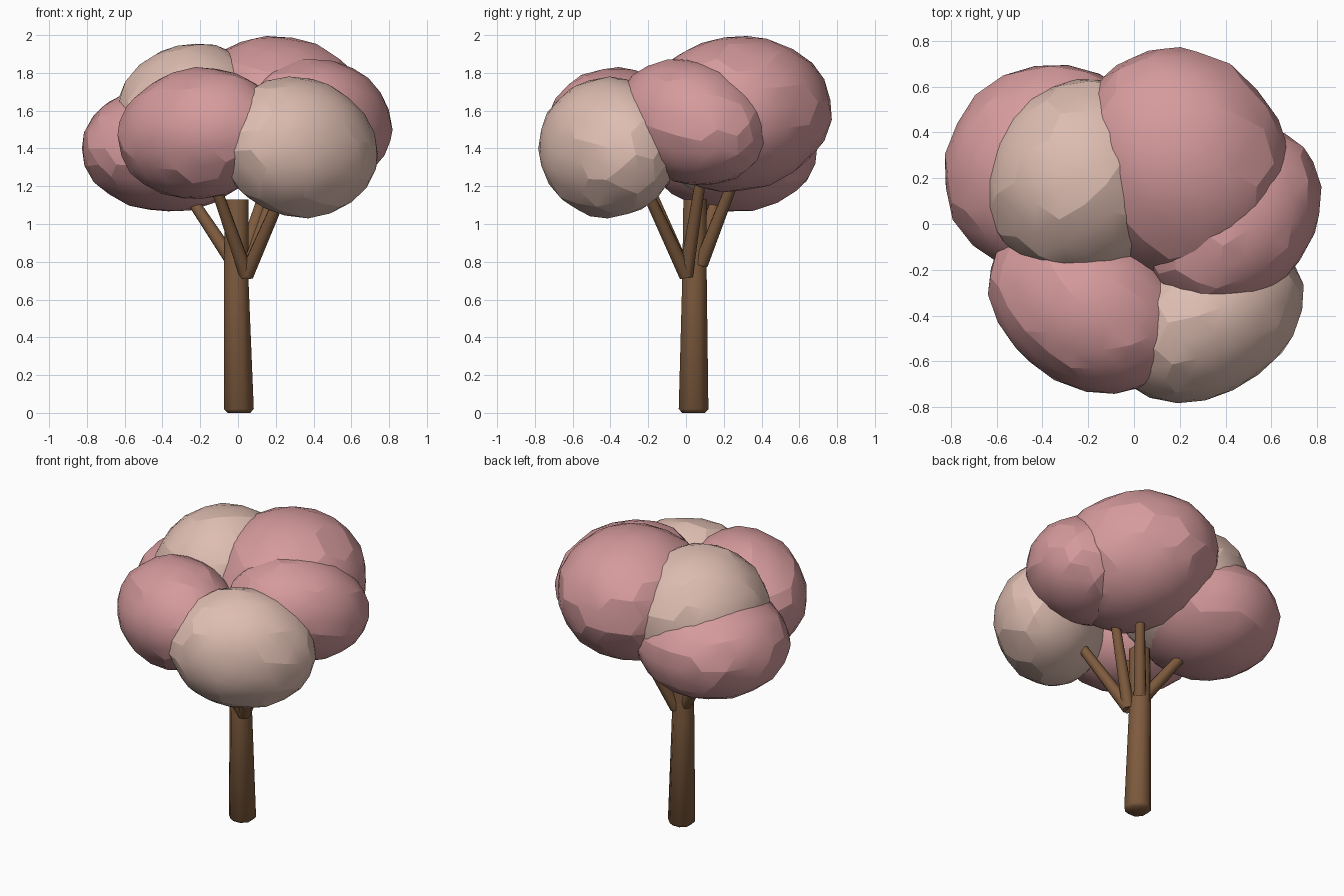
import bpy, bmesh, math, random
from mathutils import Vector, Matrix

if "Cube" in bpy.data.objects:
    bpy.data.objects.remove(bpy.data.objects["Cube"])

random.seed(4)


def material(name, rgb):
    m = bpy.data.materials.new(name)
    m.diffuse_color = (*rgb, 1)
    m.use_nodes = True
    m.node_tree.nodes["Principled BSDF"].inputs["Base Color"].default_value = m.diffuse_color
    return m


PINK = material("blossom pink", (0.67, 0.325, 0.335))
BEIGE = material("blossom beige", (0.73, 0.51, 0.44))
BROWN = material("bark brown", (0.21, 0.105, 0.048))


def finish(name, bm, mat, angle):
    bmesh.ops.recalc_face_normals(bm, faces=bm.faces)
    me = bpy.data.meshes.new(name)
    bm.to_mesh(me)
    bm.free()
    me.materials.append(mat)
    ob = bpy.data.objects.new(name, me)
    bpy.context.collection.objects.link(ob)
    bpy.ops.object.select_all(action='DESELECT')
    ob.select_set(True)
    bpy.context.view_layer.objects.active = ob
    bpy.ops.object.shade_smooth_by_angle(angle=math.radians(angle))


def tube(name, rings, sides, mat):
    """Tube through (x, y, z, radius) rings, capped at both ends."""
    bm = bmesh.new()
    pts = [Vector(r[:3]) for r in rings]
    q = Vector((0, 0, 1)).rotation_difference((pts[-1] - pts[0]).normalized())
    loops = []
    for p, r in zip(pts, rings):
        angles = [(i + .5) * math.tau / sides for i in range(sides)]
        loops.append([bm.verts.new(p + q @ Vector((r[3] * math.cos(a), r[3] * math.sin(a), 0)))
                      for a in angles])
    for a, b in zip(loops, loops[1:]):
        for i in range(sides):
            j = (i + 1) % sides
            bm.faces.new((a[i], a[j], b[j], b[i]))
    bm.faces.new(loops[0][::-1])
    bm.faces.new(loops[-1])
    finish(name, bm, mat, 50)


def blob(name, centre, radii, mat, spin=0, tilt=0):
    """Slightly lumpy ellipsoid of foliage: spun about z, then tilted about x."""
    bm = bmesh.new()
    bmesh.ops.create_icosphere(bm, subdivisions=3, radius=1)
    rot = Matrix.Rotation(math.radians(tilt), 3, 'X') @ Matrix.Rotation(math.radians(spin), 3, 'Z')
    for v in bm.verts:
        d = v.co * random.uniform(0.99, 1.02)
        v.co = rot @ Vector([a * b for a, b in zip(d, radii)]) + Vector(centre)
    finish(name, bm, mat, 14)


# trunk with a small chamfer at the foot
tube("trunk", [(.005, .04, 0, .065), (.005, .04, .02, .085),
               (-.01, .045, .72, .07), (-.005, .048, 1.13, .067)], 8, BROWN)

# branches: start, end
branches = [
    ((.045, .0, .73), (.25, -.22, 1.2)),
    ((.045, .0, .73), (-.12, -.20, 1.2)),
    ((.045, .0, .73), (.22, .08, 1.25)),
    ((.02, .08, .79), (.17, .26, 1.25)),
    ((-.02, .05, .79), (-.28, .18, 1.18)),
]
for n, (a, b) in enumerate(branches):
    tube(f"branch_{n + 1}", [(*a, .04), (*b, .03)], 8, BROWN)

# foliage clumps
blob("foliage_front_left", (-.205, -.35, 1.48), (.46, .355, .345), PINK, -35, -14)
blob("foliage_front_right", (.32, -.41, 1.405), (.45, .33, .37), BEIGE, 33, -15)
blob("foliage_right", (.425, .03, 1.54), (.44, .355, .325), PINK, 50, -17)
blob("foliage_back", (.205, .26, 1.585), (.52, .465, .41), PINK, 115, 8)
blob("foliage_top_left", (-.225, .195, 1.545), (.445, .42, .41), BEIGE, 60)
blob("foliage_left", (-.37, .24, 1.4), (.47, .45, .335), PINK, 45)
